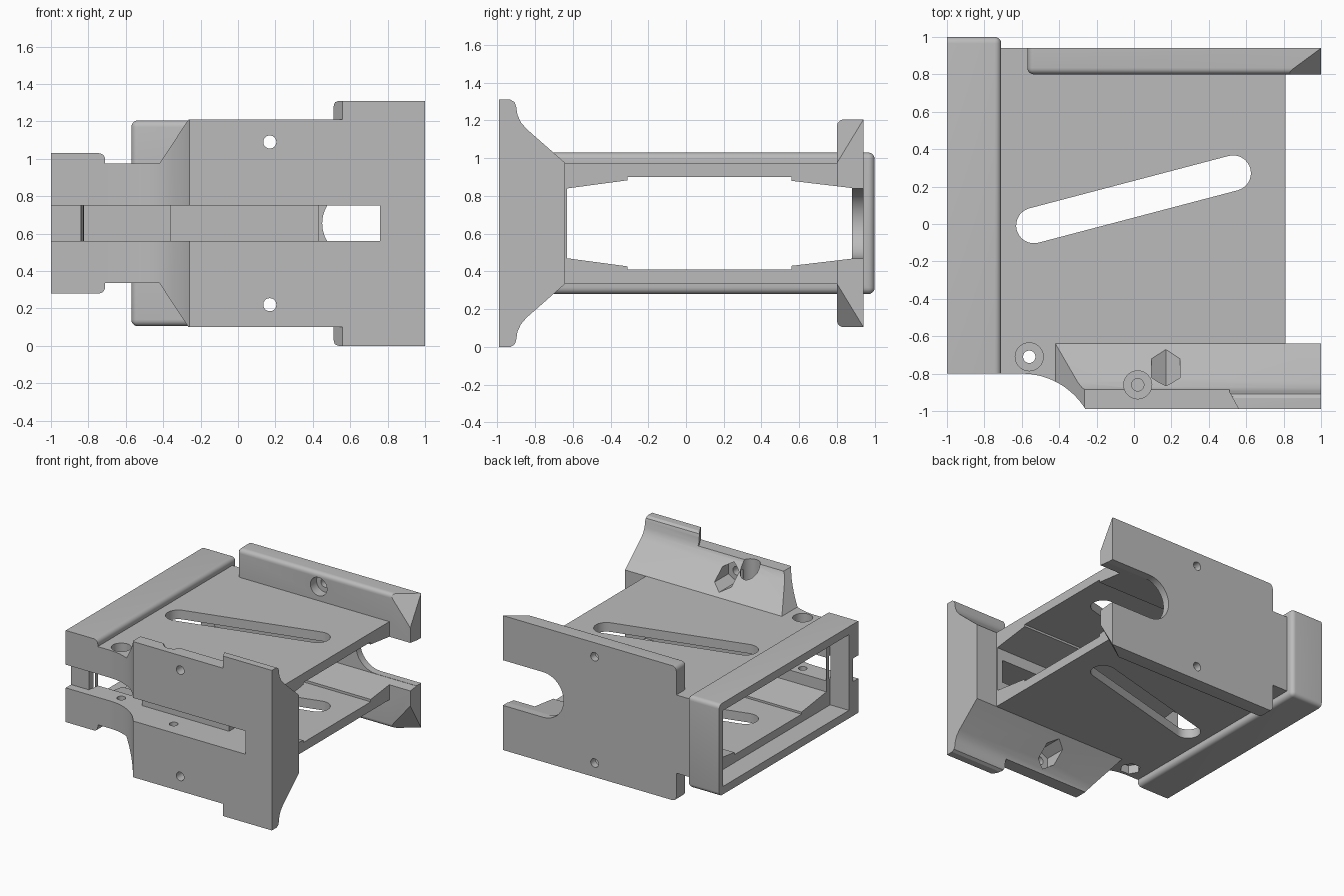
import bpy, bmesh, math
from mathutils import Vector

if "Cube" in bpy.data.objects:
    bpy.data.objects.remove(bpy.data.objects["Cube"])

MID = 0.655          # height of the mirror plane; z values below are offsets from it
AXES = {"x": (1, 2, 0), "y": (0, 2, 1), "z": (0, 1, 2)}


def finish(bm, name):
    bmesh.ops.recalc_face_normals(bm, faces=bm.faces)
    mesh = bpy.data.meshes.new(name)
    bm.to_mesh(mesh)
    bm.free()
    ob = bpy.data.objects.new(name, mesh)
    bpy.context.scene.collection.objects.link(ob)
    return ob


def prism(name, points, axis, start, end, soft=()):
    """Extrude a 2D outline along an axis; round edges between faces that look along soft."""
    bm = bmesh.new()
    a, b, c = AXES[axis]
    rings = []
    for level in (start, end):
        ring = []
        for p in points:
            co = [0, 0, 0]
            co[a], co[b], co[c] = p[0], p[1], level
            co[2] += MID
            ring.append(bm.verts.new(co))
        rings.append(ring)
        bm.faces.new(ring)
    n = len(points)
    for i in range(n):
        j = (i + 1) % n
        bm.faces.new((rings[0][i], rings[0][j], rings[1][j], rings[1][i]))
    bmesh.ops.recalc_face_normals(bm, faces=bm.faces)
    if soft:
        dirs = [Vector(d) for d in soft]
        edges = [e for e in bm.edges
                 if all(any(f.normal.dot(d) > 0.9 for d in dirs) for f in e.link_faces)]
        bmesh.ops.bevel(bm, geom=edges, offset=0.035, segments=5, profile=0.5, affect="EDGES")
    return finish(bm, name)


def box(name, x, y, z, soft=()):
    return prism(name, [(x[0], y[0]), (x[1], y[0]), (x[1], y[1]), (x[0], y[1])],
                 "z", z[0], z[1], soft)


def circle(u, v, r, n=32, turn=0.0):
    return [(u + r * math.cos(turn + math.tau * i / n),
             v + r * math.sin(turn + math.tau * i / n)) for i in range(n)]


def capsule(p, q, r, n=16):
    ang = math.atan2(q[1] - p[1], q[0] - p[0])
    pts = []
    for centre, base in ((q, ang - math.pi / 2), (p, ang + math.pi / 2)):
        pts += [(centre[0] + r * math.cos(base + math.pi * i / n),
                 centre[1] + r * math.sin(base + math.pi * i / n)) for i in range(n + 1)]
    return pts


def mirrored(half):
    return half + [(u, -v) for u, v in reversed(half)]


def combine(ob, other, operation):
    mod = ob.modifiers.new("combine", "BOOLEAN")
    mod.operation, mod.solver, mod.object = operation, "EXACT", other
    bpy.ops.object.select_all(action="DESELECT")
    bpy.context.view_layer.objects.active = ob
    ob.select_set(True)
    bpy.ops.object.modifier_apply(modifier=mod.name)
    bpy.data.objects.remove(other)


def cut(ob, *args, **kw):
    combine(ob, prism("cutter", *args, **kw), "DIFFERENCE")


UP, DOWN = (0, 0, 1), (0, 0, -1)

# Housing and the raised collar at its end
bracket = box("bracket_housing", (-0.95, 0.81), (-0.8, 0.94), (-0.32, 0.32))
collar = box("collar", (-1, -0.71), (-0.8, 1), (-0.375, 0.375),
             [(1, 0, 0), (0, 1, 0), UP, DOWN])

# Back plate with rounded inner rim and sliced corners
back_plate = box("back_plate", (-0.57, 1), (0.8, 0.94), (-0.55, 0.55),
                 [(-1, 0, 0), (0, -1, 0), UP, DOWN])
for s in (1, -1):
    tri = [Vector((0.81, 0.8, MID + s * 0.55)), Vector((1, 0.94, MID + s * 0.55)),
           Vector((1, 0.8, MID + s * 0.32))]
    centre = sum(tri, Vector()) / 3
    corner = Vector((1, 0.8, MID + s * 0.55))
    normal = (tri[1] - tri[0]).cross(tri[2] - tri[0]).normalized()
    if normal.dot(corner - centre) < 0:
        normal.negate()
    bm = bmesh.new()
    base = [centre + (p - centre) * 4 for p in tri]
    for p in base + [p + normal * 0.4 for p in base]:
        bm.verts.new(p)
    bmesh.ops.convex_hull(bm, input=bm.verts)
    combine(back_plate, finish(bm, "cutter"), "DIFFERENCE")

# Flared front flange: side profile trimmed by its front outline
flange = prism("front_flange", mirrored(
    [(-0.64, 0.32), (-0.845, 0.5), (-0.875, 0.535), (-0.893, 0.575), (-0.9, 0.62),
     (-0.908, 0.642), (-0.93, 0.655), (-0.99, 0.655)]), "x", -0.6, 1)
outline = prism("outline", mirrored(
    [(-0.7, 0.32), (-0.42, 0.32), (-0.265, 0.555), (0.51, 0.555), (0.51, 0.625),
     (0.518, 0.647), (0.54, 0.656), (1.1, 0.656)]), "y", -1.2, -0.5)
combine(flange, outline, "INTERSECT")
for s in (1, -1):
    cut(flange, [(0.4, -0.89), (0.505, -0.89), (0.565, -1), (0.4, -1)], "z", s * 0.555, s * 0.8)
cut(flange, circle(-0.6, -1.2, 0.4, 96), "z", -1, 1)

for part in (collar, back_plate, flange):
    combine(bracket, part, "UNION")

# Inner channel and the wider pocket in the collar
cut(bracket, mirrored([(-0.63, 0.185), (-0.31, 0.228), (-0.31, 0.245), (0.56, 0.245),
                       (0.56, 0.225), (0.88, 0.187)]), "x", -1.2, 1.2)
combine(bracket, box("cutter", (-1.1, -0.83), (-0.68, 0.95), (-0.31, 0.31)), "DIFFERENCE")

# Front slot with two windows into the channel
cut(bracket, [(-1.1, -1.1), (0.76, -1.1), (0.76, -0.6), (0.43, -0.6), (0.43, -0.73),
              (-0.36, -0.73), (-0.36, -0.6), (-0.82, -0.6), (-0.84, -0.73), (-1.1, -0.73)],
    "z", -0.095, 0.095)

# Open notch in the back plate and slanted slots in both housing walls
cut(bracket, capsule((0.635, 0), (1.4, 0), 0.185), "y", 0.7, 1.1)
cut(bracket, capsule((-0.535, -0.008), (0.53, 0.272), 0.095), "z", -0.6, 0.6)

# Screw holes with nut pockets in front and counterbores behind
for s in (1, -1):
    h = s * 0.435
    cut(bracket, circle(0.17, h, 0.035), "y", -1.1, -0.6)
    cut(bracket, circle(0.17, h, 0.088, 6, math.pi / 2), "y", -0.9, -0.6)
    cut(bracket, circle(0.17, h, 0.035), "y", 0.7, 1.1)
    cut(bracket, circle(0.17, h, 0.075), "y", 0.7, 0.88)

# Upright bolt holes
cut(bracket, circle(-0.56, -0.71, 0.033), "z", -0.6, 0.6)
cut(bracket, circle(-0.56, -0.71, 0.075), "z", 0.25, 0.6)
cut(bracket, circle(-0.56, -0.71, 0.078, 6), "z", -0.6, -0.25)
cut(bracket, circle(0.02, -0.86, 0.033), "z", -0.2, 0.8)
cut(bracket, circle(0.02, -0.86, 0.075), "z", 0.33, 0.8)

# Colour and shading
grey = bpy.data.materials.new("light_grey")
grey.use_nodes = True
colour = (0.5, 0.5, 0.5, 1)
grey.diffuse_color = colour
grey.node_tree.nodes["Principled BSDF"].inputs["Base Color"].default_value = colour
bracket.data.materials.clear()
bracket.data.materials.append(grey)
for poly in bracket.data.polygons:
    poly.material_index = 0
bpy.ops.object.select_all(action="DESELECT")
bpy.context.view_layer.objects.active = bracket
bracket.select_set(True)
bpy.ops.object.shade_smooth_by_angle(angle=math.radians(25))
